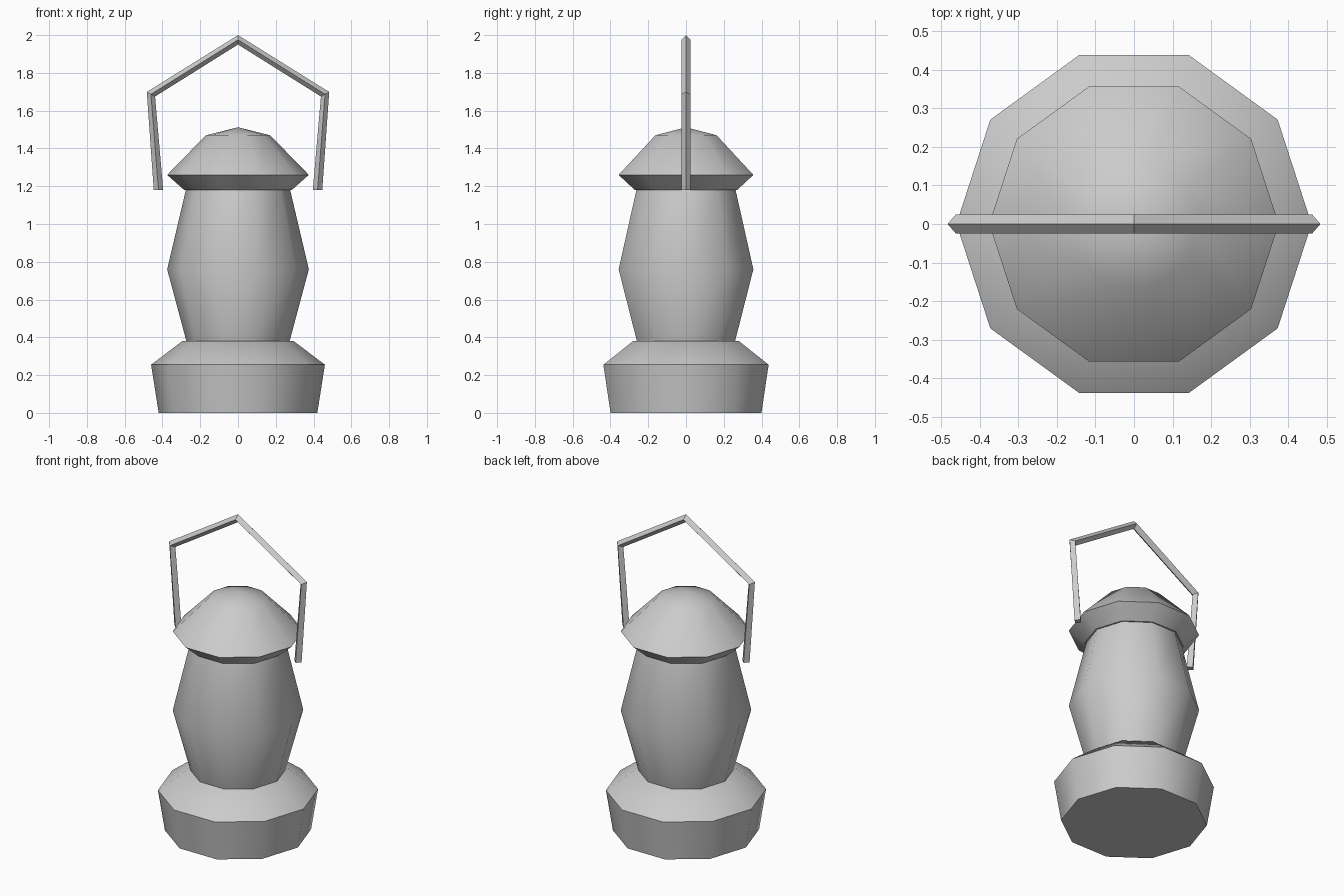
import bpy, bmesh
from math import sin, cos, pi, radians
from mathutils import Vector

cube = bpy.data.objects.get("Cube")
if cube:
    bpy.data.objects.remove(cube, do_unlink=True)

SIDES = 10

# Single grey finish for the whole lantern
grey = bpy.data.materials.new("plain_grey")
grey.use_nodes = True
grey.diffuse_color = (0.6, 0.6, 0.6, 1)
grey.node_tree.nodes["Principled BSDF"].inputs["Base Color"].default_value = grey.diffuse_color


def skin_rings(name, rings, smooth=False):
    """Join consecutive rings of points with quads and cap both ends."""
    bm = bmesh.new()
    loops = [[bm.verts.new(p) for p in ring] for ring in rings]
    for low, high in zip(loops, loops[1:]):
        for i in range(len(low)):
            j = (i + 1) % len(low)
            bm.faces.new((low[i], low[j], high[j], high[i]))
    bm.faces.new(loops[0][::-1])
    bm.faces.new(loops[-1])
    bmesh.ops.remove_doubles(bm, verts=bm.verts, dist=0.0001)
    bmesh.ops.recalc_face_normals(bm, faces=bm.faces)
    for face in bm.faces:
        face.smooth = smooth
    mesh = bpy.data.meshes.new(name)
    bm.to_mesh(mesh)
    bm.free()
    if smooth:
        mesh.set_sharp_from_angle(angle=radians(40))
    mesh.materials.append(grey)
    obj = bpy.data.objects.new(name, mesh)
    bpy.context.collection.objects.link(obj)
    return obj


def lathe(name, profile):
    """Turn a (radius, height) profile around the vertical axis."""
    angles = [2 * pi * i / SIDES for i in range(SIDES)]
    rings = [[(r * cos(a), r * sin(a), z) for a in angles] for r, z in profile]
    return skin_rings(name, rings, smooth=True)


# Base, glass body and lid
lathe("base", [(0.42, 0), (0.46, 0.255), (0.295, 0.38)])
lathe("glass_body", [(0.272, 0.375), (0.375, 0.76), (0.275, 1.185)])
lathe("lid", [(0.285, 1.18), (0.375, 1.26), (0.17, 1.47), (0, 1.512)])

# Carrying handle: a diamond bar; each joint is a centre and its outward direction
half = [((0.421, 1.18), (1, 0)), ((0.461, 1.687), (0.88, 0.48))]
mirrored = [((-x, z), (-dx, dz)) for (x, z), (dx, dz) in reversed(half)]
joints = half + [((0, 1.975), (0, 1))] + mirrored

BAR = 0.025
bars = []
for (x, z), (dx, dz) in joints:
    centre = Vector((x, 0, z))
    out = Vector((dx, 0, dz)).normalized() * BAR
    side = Vector((0, BAR, 0))
    bars.append([centre + out, centre + side, centre - out, centre - side])
skin_rings("handle", bars)
